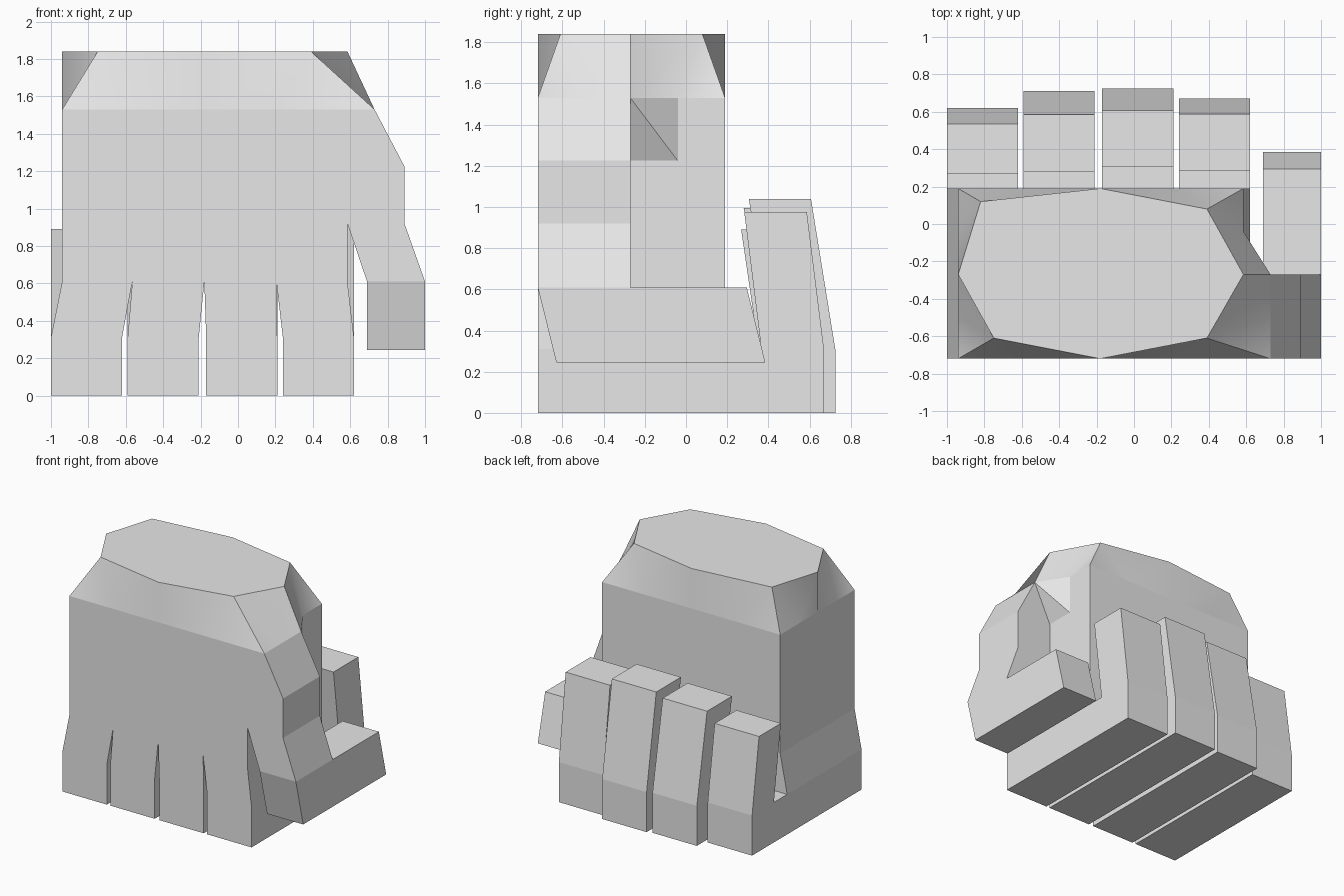
import bpy, bmesh, math

cube = bpy.data.objects.get("Cube")
if cube:
    bpy.data.objects.remove(cube, do_unlink=True)

grey = bpy.data.materials.new("plain_grey")
grey.use_nodes = True
grey.diffuse_color = (0.8, 0.8, 0.8, 1)
grey.node_tree.nodes["Principled BSDF"].inputs["Base Color"].default_value = (0.8, 0.8, 0.8, 1)

FRONT, BACK = -0.72, 0.19      # palm depth
WEB = -0.27                    # back of the thumb base
KNUCKLE, ROOT, WRIST, TOP = 0.31, 0.61, 1.53, 1.84


def solid(name, verts, faces, smooth=False):
    """Closed mesh object with outward normals."""
    bm = bmesh.new()
    vs = [bm.verts.new(v) for v in verts]
    for f in faces:
        bm.faces.new([vs[i] for i in f])
    bmesh.ops.recalc_face_normals(bm, faces=bm.faces)
    me = bpy.data.meshes.new(name)
    bm.to_mesh(me)
    bm.free()
    me.materials.append(grey)
    if smooth:
        me.polygons.foreach_set("use_smooth", [True] * len(me.polygons))
        me.set_sharp_from_angle(angle=math.radians(30))
    ob = bpy.data.objects.new(name, me)
    bpy.context.collection.objects.link(ob)
    return ob


def loft(name, a, b):
    """Solid between two matching loops."""
    n = len(a)
    sides = [(i, (i + 1) % n, n + (i + 1) % n, n + i) for i in range(n)]
    return solid(name, a + b, sides + [tuple(range(n)), tuple(range(n, 2 * n))])


def rect(x0, x1, z):
    return [(x0, FRONT, z), (x1, FRONT, z), (x1, BACK, z), (x0, BACK, z)]


def along_x(name, profile, x0, x1):
    return loft(name, [(x0, y, z) for y, z in profile], [(x1, y, z) for y, z in profile])


# Palm block
columns = [-0.94, -0.565, -0.18, 0.205, 0.585]
left, right = columns[0], columns[-1]
loft("palm", rect(left, right, ROOT), rect(left, right, WRIST))

# Curled fingers: x range, knuckle end, tip outer y, tip inner y, tip height
fingers = {
    "little_finger": (-1.0, -0.62, 0.62, 0.535, 0.268, 0.89),
    "ring_finger": (-0.59, -0.21, 0.71, 0.585, 0.28, 0.995),
    "middle_finger": (-0.17, 0.21, 0.725, 0.607, 0.305, 1.04),
    "index_finger": (0.24, 0.62, 0.67, 0.587, 0.283, 0.975),
}
for i, (name, (x0, x1, end, outer, inner, tip)) in enumerate(fingers.items()):
    profile = [(FRONT, 0), (end, 0), (end, KNUCKLE), (outer, tip), (inner, tip),
               (inner + end - outer, KNUCKLE), (FRONT, KNUCKLE)]
    along_x(name, profile, x0, x1)
    loft(name + "_root", rect(x0, x1, KNUCKLE), rect(columns[i], columns[i + 1], ROOT))

# Thumb and its base on the side of the palm
along_x("thumb", [(FRONT, ROOT), (0.295, ROOT), (0.385, 0.245), (-0.63, 0.245)], 0.69, 1.0)
outline = [(right, WRIST), (0.73, WRIST), (0.89, 1.225), (0.89, 0.92),
           (1.0, ROOT), (0.69, ROOT), (right, 0.92)]
loft("thumb_base", [(x, FRONT, z) for x, z in outline], [(x, WEB, z) for x, z in outline])

# Small web filling the corner behind the thumb base
solid("thumb_web",
      [(0.73, WEB, WRIST), (right, -0.04, WRIST), (right, WEB, WRIST),
       (right, WEB, 1.225), (right, -0.04, 1.225)],
      [(0, 1, 2), (0, 2, 3), (0, 3, 4), (0, 4, 1), (1, 4, 3, 2)], smooth=True)

# Wrist cap: 16-point rim narrowing to an octagon
rim = [(x, FRONT) for x in columns[:4]]
rim += [(0.73, FRONT), (0.73, -0.5), (0.73, WEB), (right, -0.04)]
rim += [(x, BACK) for x in reversed(columns)]
rim += [(left, y) for y in (-0.04, WEB, -0.5)]
octagon = [(-0.75, -0.61), (-0.18, FRONT), (0.39, -0.61), (right, WEB),
           (0.39, 0.08), (-0.18, BACK), (-0.82, 0.12), (left, WEB)]
faces = [tuple(range(16)), tuple(range(16, 24))]
for i in range(8):
    t, t_next = 16 + i, 16 + (i + 1) % 8
    b = [(2 * i + k) % 16 for k in (-1, 0, 1, 2)]
    if i % 2 == 0:    # corner: two triangles, then a quad
        faces += [(b[0], b[1], t), (b[1], b[2], t), (b[2], b[3], t_next, t)]
    else:             # middle of a side
        faces.append((b[1], b[2], t_next, t))
solid("wrist_cap", [(x, y, WRIST) for x, y in rim] + [(x, y, TOP) for x, y in octagon],
      faces, smooth=True)
